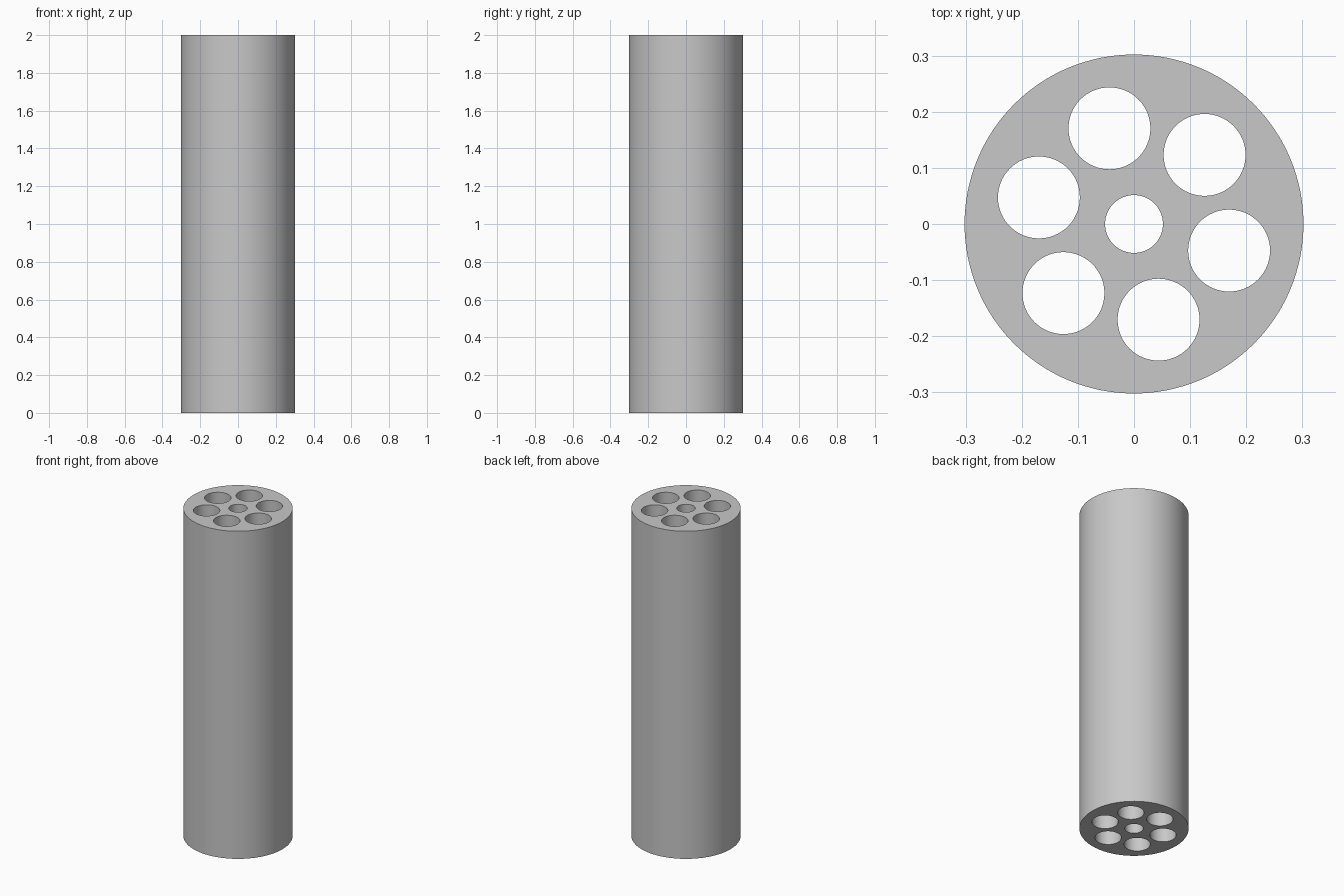
import bpy
from math import cos, sin, radians

HEIGHT = 2.0
OUTER_RADIUS = 0.302
RING_RADIUS = 0.176
RING_HOLE_RADIUS = 0.073
CENTRE_HOLE_RADIUS = 0.0515
RING_HOLES = 6
START_ANGLE = radians(-15.6)

if "Cube" in bpy.data.objects:
    bpy.data.objects.remove(bpy.data.objects["Cube"], do_unlink=True)


def cylinder(name, radius, length, sides, x=0, y=0):
    bpy.ops.mesh.primitive_cylinder_add(
        vertices=sides, radius=radius, depth=length, location=(x, y, HEIGHT / 2))
    obj = bpy.context.object
    obj.name = name
    return obj


def make_material(name, colour):
    mat = bpy.data.materials.new(name)
    mat.use_nodes = True
    mat.diffuse_color = colour
    mat.node_tree.nodes["Principled BSDF"].inputs["Base Color"].default_value = colour
    return mat


# Solid cylindrical body
body = cylinder("perforated_tube", OUTER_RADIUS, HEIGHT, 128)
body.data.materials.append(make_material("plain grey", (0.58, 0.58, 0.58, 1)))

# Through bores: one in the centre, six around it
bores = [cylinder("centre_bore_cutter", CENTRE_HOLE_RADIUS, HEIGHT + 0.2, 64)]
for i in range(RING_HOLES):
    angle = START_ANGLE + radians(360 / RING_HOLES) * i
    bores.append(cylinder(f"ring_bore_cutter_{i + 1}", RING_HOLE_RADIUS, HEIGHT + 0.2, 64,
                          RING_RADIUS * cos(angle), RING_RADIUS * sin(angle)))

bpy.ops.object.select_all(action="DESELECT")
body.select_set(True)
bpy.context.view_layer.objects.active = body
for bore in bores:
    cut = body.modifiers.new("bore", "BOOLEAN")
    cut.operation = "DIFFERENCE"
    cut.solver = "EXACT"
    cut.object = bore
    bpy.ops.object.modifier_apply(modifier=cut.name)

# The cutters are no longer needed
for bore in bores:
    bpy.data.objects.remove(bore, do_unlink=True)

# Smooth walls with crisp rims
bpy.ops.object.shade_smooth_by_angle(angle=radians(30))
